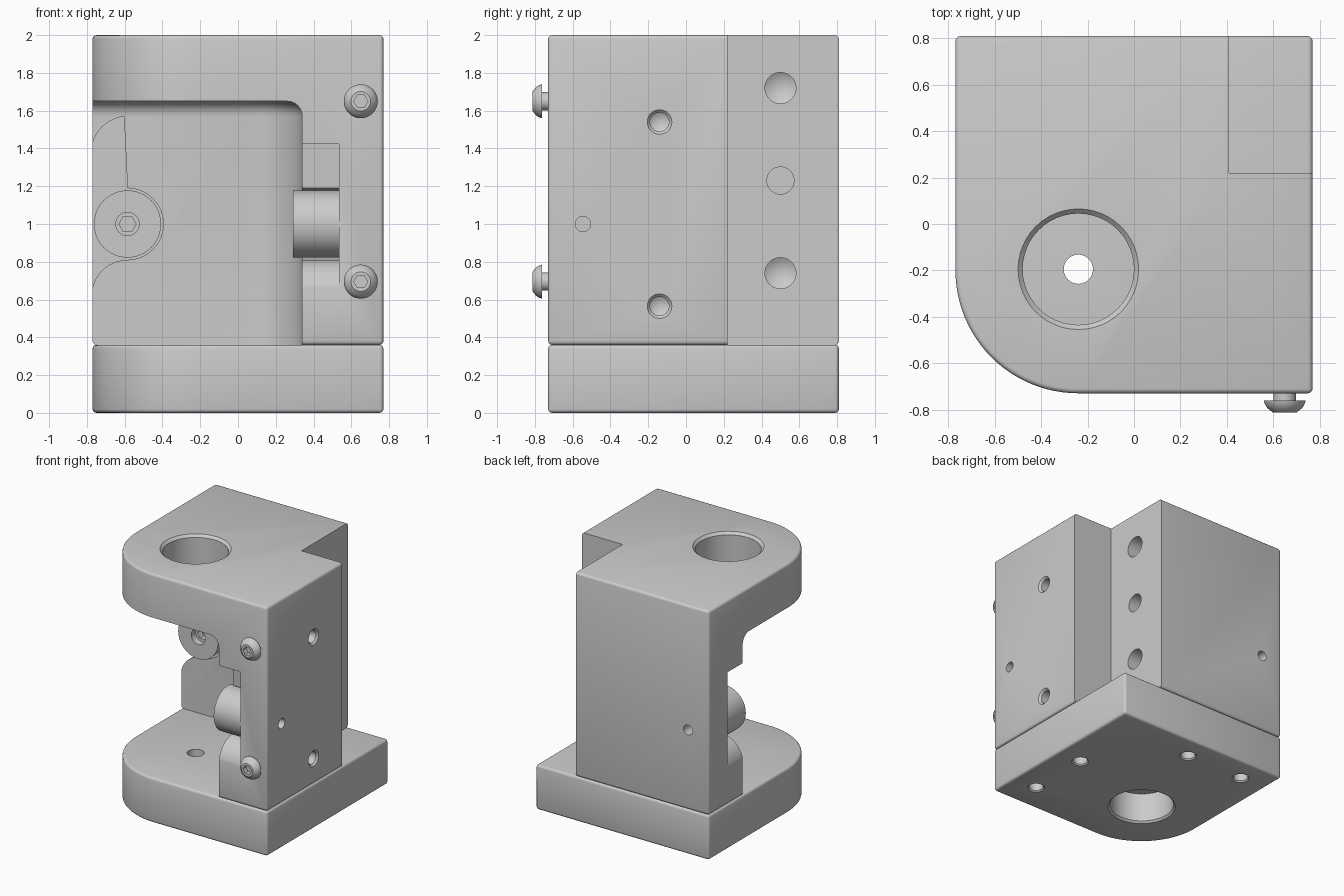
import bpy, bmesh
from math import cos, sin, pi, radians
from mathutils import Vector

if "Cube" in bpy.data.objects:
    bpy.data.objects.remove(bpy.data.objects["Cube"])

grey = bpy.data.materials.new("machined_grey")
grey.use_nodes = True
grey.diffuse_color = (0.6, 0.6, 0.6, 1)
grey.node_tree.nodes["Principled BSDF"].inputs["Base Color"].default_value = (0.6, 0.6, 0.6, 1)


def make(name, bm):
    bmesh.ops.recalc_face_normals(bm, faces=bm.faces)
    mesh = bpy.data.meshes.new(name)
    bm.to_mesh(mesh)
    bm.free()
    mesh.materials.append(grey)
    ob = bpy.data.objects.new(name, mesh)
    bpy.context.collection.objects.link(ob)
    return ob


def arc(cx, cy, r, a0, a1, n=16):
    angles = [radians(a0 + (a1 - a0) * i / n) for i in range(n + 1)]
    return [(cx + r * cos(a), cy + r * sin(a)) for a in angles]


def prism(name, pts, lo, hi, axis="z"):
    """Extrude a 2D outline along an axis."""
    place = {"x": lambda u, v: (lo, u, v), "y": lambda u, v: (u, lo, v), "z": lambda u, v: (u, v, lo)}[axis]
    step = Vector([hi - lo if axis == a else 0 for a in "xyz"])
    bm = bmesh.new()
    face = bm.faces.new([bm.verts.new(place(*p)) for p in pts])
    out = bmesh.ops.extrude_face_region(bm, geom=[face], use_keep_orig=True)
    bmesh.ops.translate(bm, vec=step, verts=[g for g in out["geom"] if isinstance(g, bmesh.types.BMVert)])
    return make(name, bm)


def lathe(name, profile, origin, direction, n=40):
    """Revolve (radius, height) points about a direction."""
    bm = bmesh.new()
    vs = [bm.verts.new((r, 0, h)) for r, h in profile]
    es = [bm.edges.new(pair) for pair in zip(vs, vs[1:])]
    bmesh.ops.spin(bm, geom=vs + es, cent=(0, 0, 0), axis=(0, 0, 1), angle=2 * pi, steps=n, use_duplicate=False)
    bmesh.ops.remove_doubles(bm, verts=bm.verts, dist=0.0005)
    ob_rot = Vector(direction).to_track_quat("Z", "Y").to_matrix()
    bmesh.ops.rotate(bm, cent=(0, 0, 0), matrix=ob_rot, verts=bm.verts)
    bmesh.ops.translate(bm, vec=origin, verts=bm.verts)
    return make(name, bm)


def drill(origin, direction, r, depth, tip=0.0, rim=0.0, n=40):
    """Hole cutter: optional conical tip and chamfered rim."""
    prof = [(0, -depth - tip), (r, -depth), (r, -rim), (r + rim, 0), (r + rim, 0.1), (0, 0.1)]
    if not rim:
        prof = [p for i, p in enumerate(prof) if i not in (2, 3)]
    return lathe("hole_cutter", prof, origin, direction, n)


def bake(ob):
    dg = bpy.context.evaluated_depsgraph_get()
    mesh = bpy.data.meshes.new_from_object(ob.evaluated_get(dg))
    ob.modifiers.clear()
    ob.data = mesh


def bevel(ob, width, segments=3):
    m = ob.modifiers.new("bevel", "BEVEL")
    m.width, m.segments = width, segments
    m.limit_method, m.angle_limit = "ANGLE", radians(40)
    bake(ob)


def cut(ob, cutters):
    for c in cutters:
        c.hide_render = True
        m = ob.modifiers.new("cut", "BOOLEAN")
        m.operation, m.solver, m.object = "DIFFERENCE", "EXACT", c
        bake(ob)
        bpy.data.objects.remove(c)


def smooth(ob):
    bpy.ops.object.select_all(action="DESELECT")
    ob.select_set(True)
    bpy.context.view_layer.objects.active = ob
    bpy.ops.object.shade_smooth_by_angle(angle=radians(32))


UP, DOWN, RIGHT, FRONT, BACK, INWARD = (0, 0, 1), (0, 0, -1), (1, 0, 0), (0, -1, 0), (0, 1, 0), (-1, 0, 0)
SPLIT, TOP = 0.36, 2.0
BORE = (-0.24, -0.195)
ROLL_X, ROLL_Y, ROLL_Z = -0.585, -0.545, 1.0

# Shared footprint with one large rounded corner
outline = [(0.77, -0.73), (0.77, 0.81), (-0.77, 0.81)] + arc(-0.24, -0.2, 0.53, 180, 270, 24)

# Base plate with bearing pocket and fixing holes
base = prism("base_plate", outline, 0, SPLIT)
bevel(base, 0.02)
cut(base, [drill((*BORE, 0), DOWN, 0.24, 0.25, rim=0.015),
           drill((*BORE, SPLIT), UP, 0.063, 0.3)])
cut(base, [drill((x, y, 0), DOWN, 0.055, 0.17, rim=0.01)
           for x, y in ((0.555, 0.03), (0.555, -0.49), (-0.015, 0.615), (-0.535, 0.615))])

# Upper housing: L-shaped walls under a cantilevered arm
housing = prism("housing", outline, SPLIT, TOP)
bevel(housing, 0.02)
opening = prism("opening_cutter", [(-2, -2), (0.34, -2)] + arc(0.04, 0.08, 0.3, 0, 90) + [(-2, 0.38)], -1, 1.65)
bevel(opening, 0.08, 6)
notch = prism("notch_cutter", [(0.41, 0.22), (2, 0.22), (2, 2), (0.41, 2)], -1, 3)


def slot(u):
    """Open round-ended slot whose mouth flares outward."""
    r, z = 0.19, ROLL_Z
    return (arc(u, z, r, 90, -90) + arc(u, z - 2 * r, r, 90, 180)[1:] + [(u - 0.5, z - 2 * r), (u - 0.5, z + 2 * r)]
            + arc(u, z + 2 * r, r, 180, 90)[:-1])


cut(housing, [opening, notch,
              prism("back_slot_cutter", slot(ROLL_X), 0.2, 0.575, "y"),
              prism("side_slot_cutter", slot(ROLL_Y), 0.16, 0.535, "x"),
              drill((*BORE, TOP), UP, 0.24, 0.6, rim=0.02, n=48)])
cut(housing, [drill((0.77, -0.14, z), RIGHT, 0.05, 0.25, 0.03, 0.015) for z in (1.54, 0.565)])
cut(housing, [drill((0.41, 0.5, z), RIGHT, r, 0.25, tip)
              for z, r, tip in ((1.72, 0.082, 0.05), (1.23, 0.072, 0), (0.74, 0.082, 0.05))])
cut(housing, [drill((0.77, ROLL_Y, ROLL_Z), RIGHT, 0.04, 0.3),
              drill((ROLL_X, 0.81, ROLL_Z), BACK, 0.04, 0.3)])

# Guide rollers with recessed socket screws
roller_shape = [(0, 0), (0.178, 0), (0.178, 0.245), (0.062, 0.245), (0.062, 0.19), (0, 0.19)]
parts = [base, housing]
for name, origin, way in (("back_roller", (ROLL_X, 0.575, ROLL_Z), FRONT),
                          ("side_roller", (0.535, ROLL_Y, ROLL_Z), INWARD)):
    roller = lathe(name, roller_shape, origin, way)
    cut(roller, [drill(Vector(origin) + Vector(way) * 0.19, way, 0.045, 0.05, n=6)])
    parts.append(roller)

# Button-head screws on the front
button = [(0, -0.04), (0.048, -0.04), (0.048, 0.032), (0.09, 0.032), (0.086, 0.046),
          (0.075, 0.064), (0.052, 0.082), (0, 0.082)]
for name, z in (("upper_screw", 1.65), ("lower_screw", 0.695)):
    screw = lathe(name, button, (0.65, -0.73, z), FRONT)
    cut(screw, [drill((0.65, -0.812, z), FRONT, 0.037, 0.04, n=6)])
    parts.append(screw)

for ob in parts:
    smooth(ob)
